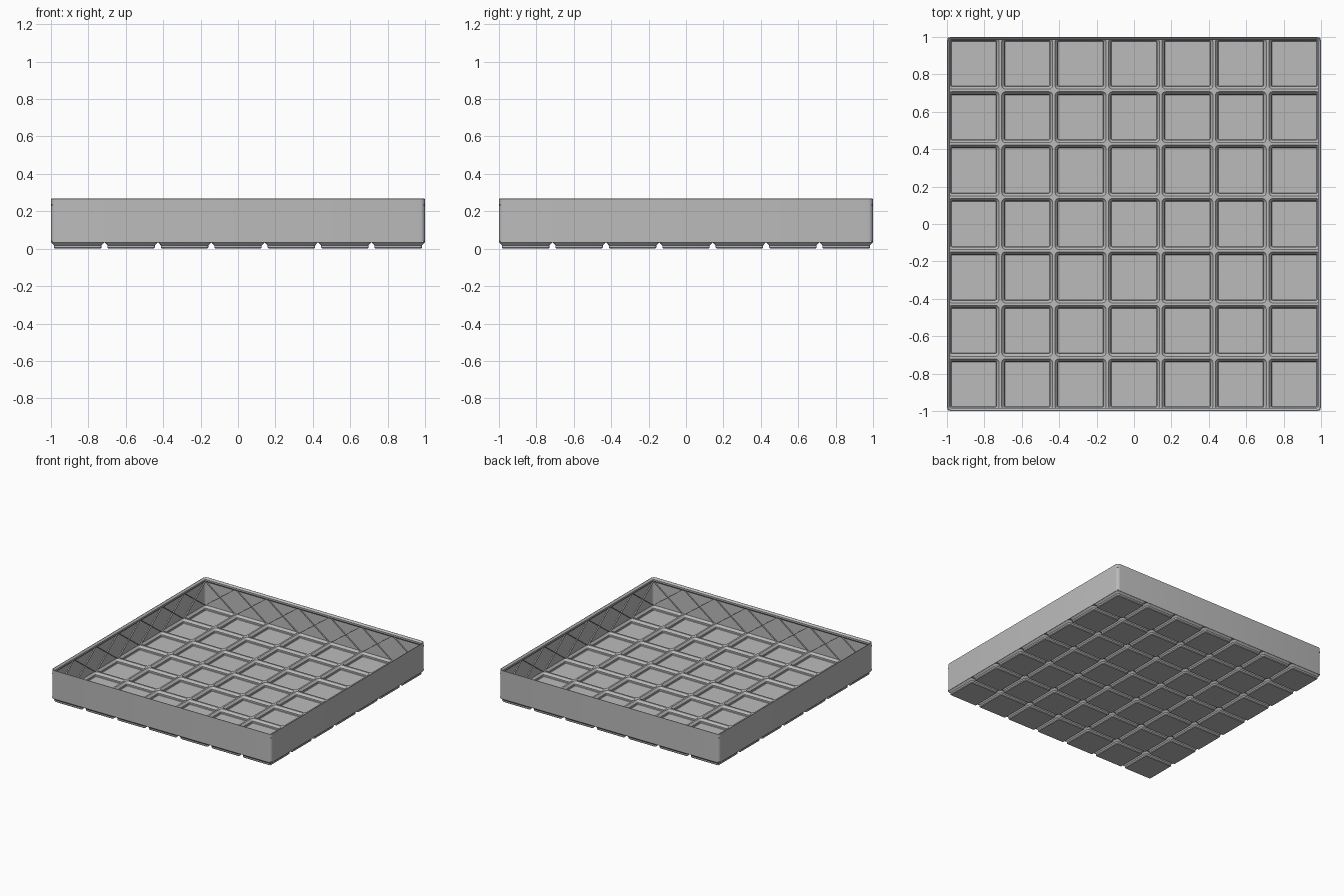
import bpy, bmesh, math
from mathutils import Matrix, Vector

if "Cube" in bpy.data.objects:
    bpy.data.objects.remove(bpy.data.objects["Cube"])

N = 7                    # cells per side
PITCH = 2.0 / N
R = 0.0255               # outer corner radius
SEG = 5

grey = bpy.data.materials.new("mid_grey")
grey.diffuse_color = (0.5, 0.5, 0.5, 1)
grey.use_nodes = True
grey.node_tree.nodes["Principled BSDF"].inputs["Base Color"].default_value = grey.diffuse_color


def ring(bm, cx, cy, half, z, radii):
    """Rounded square; radii are for corners ++, -+, --, +-."""
    verts = []
    signs = [(1, 1), (-1, 1), (-1, -1), (1, -1)]
    for k, (sx, sy) in enumerate(signs):
        r = radii[k]
        for i in range(SEG + 1):
            a = math.radians(90 * (k + i / SEG))
            verts.append(bm.verts.new((cx + sx * (half - r) + r * math.cos(a),
                                       cy + sy * (half - r) + r * math.sin(a), z)))
    return verts


def bridge(bm, a, b):
    n = len(a)
    return [bm.faces.new((a[i], a[(i + 1) % n], b[(i + 1) % n], b[i])) for i in range(n)]


def finish(bm, name, smooth=True):
    mesh = bpy.data.meshes.new(name)
    bm.to_mesh(mesh)
    bm.free()
    obj = bpy.data.objects.new(name, mesh)
    bpy.context.collection.objects.link(obj)
    mesh.materials.append(grey)
    if smooth:
        bpy.ops.object.select_all(action='DESELECT')
        obj.select_set(True)
        bpy.context.view_layer.objects.active = obj
        bpy.ops.object.shade_smooth_by_angle(angle=math.radians(30))
    return obj


# Grid base: hollow stepped feet joined by a network of ridges
bm = bmesh.new()
hidden = []
for ix in range(N):
    for iy in range(N):
        cx, cy = (ix - (N - 1) / 2) * PITCH, (iy - (N - 1) / 2) * PITCH
        edge = [R if (ix == ex and iy == ey) else 0.0004
                for ex, ey in ((N - 1, N - 1), (0, N - 1), (0, 0), (N - 1, 0))]
        profile = [
            (0.1213, 0.0, 0.0055), (0.1267, 0.0055, 0.011),
            (0.1267, 0.0177, 0.011), (0.1412, 0.0324, 0.0250),
            (PITCH / 2, 0.0324, edge), (PITCH / 2, 0.0385, edge),
            (0.1360, 0.0385, 0.0200), (0.1220, 0.0215, 0.0070),
            (0.1220, 0.0090, 0.0070), (0.1195, 0.0060, 0.0045)]
        rings = [ring(bm, cx, cy, h, z, r if isinstance(r, list) else [r] * 4)
                 for h, z, r in profile]
        bm.faces.new(rings[0])
        bm.faces.new(rings[-1])
        for i in range(len(rings) - 1):
            faces = bridge(bm, rings[i], rings[i + 1])
            if i == 4:
                hidden += faces
bmesh.ops.recalc_face_normals(bm, faces=bm.faces)
bmesh.ops.delete(bm, geom=hidden, context='FACES_ONLY')
finish(bm, "grid_base")

# Outer wall with a chamfered stacking lip
bm = bmesh.new()
profile = [(1.0, 0.0324), (1.0, 0.266), (0.9965, 0.267), (0.984, 0.254),
           (0.984, 0.241), (0.994, 0.230), (0.994, 0.034)]
rings = [ring(bm, 0, 0, h, z, [R - (1 - h)] * 4) for h, z in profile]
for i in range(len(rings)):
    bridge(bm, rings[i], rings[(i + 1) % len(rings)])
bmesh.ops.recalc_face_normals(bm, faces=bm.faces)
finish(bm, "wall_and_lip")

# Crossed stiffening ribs inside each wall, one cross per cell
bm = bmesh.new()
Z0, Z1 = 0.037, 0.236
OUT, IN, W = 0.997, 0.985, 0.0035
for side in range(4):
    turn = Matrix.Rotation(side * math.pi / 2, 3, 'Z')
    for i in range(N):
        cx = (i - (N - 1) / 2) * PITCH
        for s in (-1, 1):
            ends = [(cx - s * 0.134, Z0), (cx + s * 0.134, Z1)]
            rows = []
            for y in (-OUT, -IN):
                pts = [(ends[0][0] - W, ends[0][1]), (ends[0][0] + W, ends[0][1]),
                       (ends[1][0] + W, ends[1][1]), (ends[1][0] - W, ends[1][1])]
                rows.append([bm.verts.new(turn @ Vector((x, y, z))) for x, z in pts])
            bm.faces.new(rows[0])
            bm.faces.new(rows[1])
            bridge(bm, rows[0], rows[1])
bmesh.ops.recalc_face_normals(bm, faces=bm.faces)
finish(bm, "cross_ribs", smooth=False)
